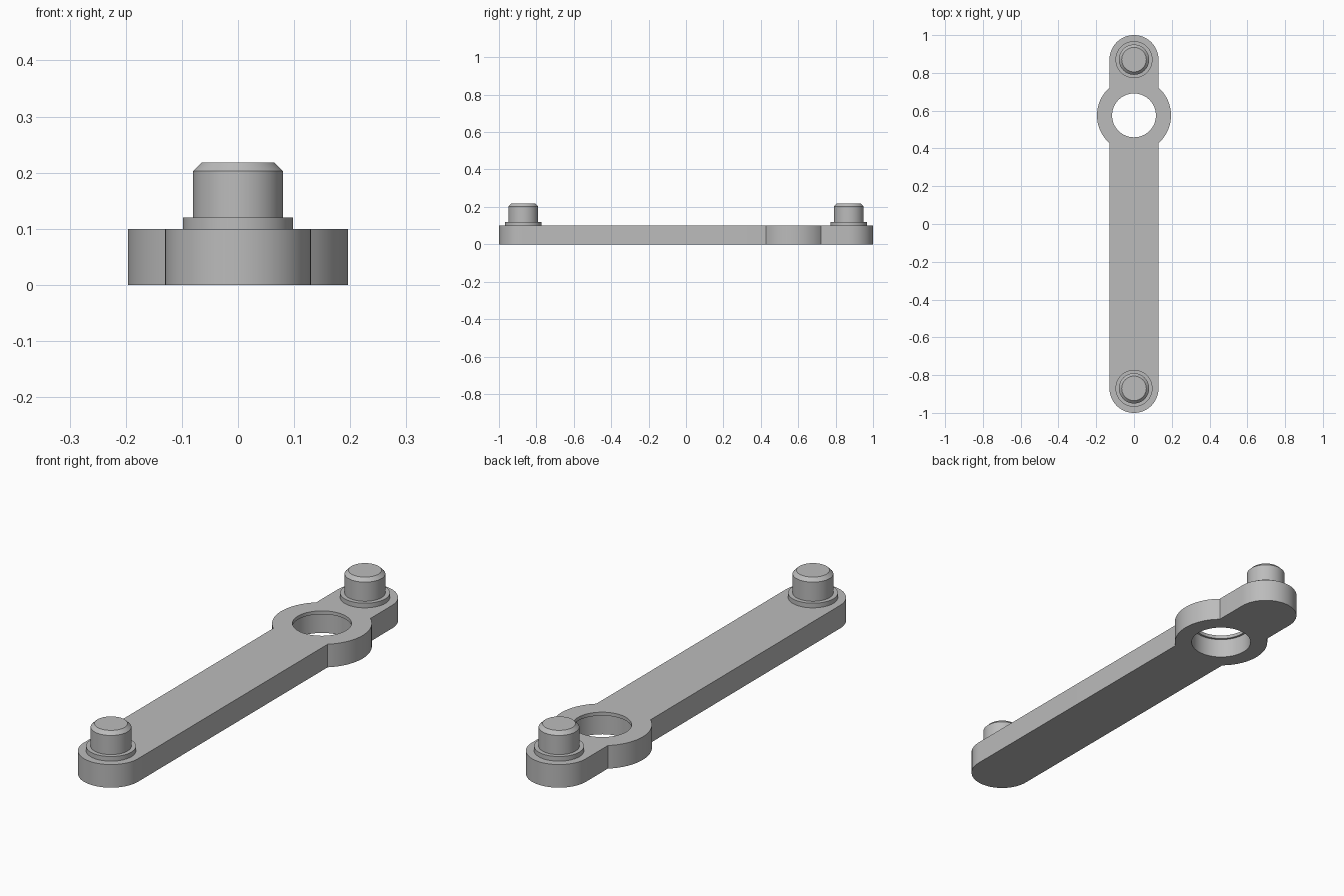
import bpy, bmesh, math
from math import pi, cos, sin, acos, asin

cube = bpy.data.objects.get("Cube")
if cube:
    bpy.data.objects.remove(cube, do_unlink=True)

END_Y, END_R = 0.87, 0.13          # rounded ends
EYE_Y, EYE_R = 0.575, 0.196        # ring around the hole
THICK = 0.1

grey = bpy.data.materials.new("mid grey")
grey.use_nodes = True
colour = (0.5, 0.5, 0.5, 1)
grey.diffuse_color = colour
grey.node_tree.nodes["Principled BSDF"].inputs["Base Color"].default_value = colour


def finish(bm, name):
    bmesh.ops.recalc_face_normals(bm, faces=bm.faces)
    mesh = bpy.data.meshes.new(name)
    bm.to_mesh(mesh)
    bm.free()
    mesh.materials.append(grey)
    obj = bpy.data.objects.new(name, mesh)
    bpy.context.collection.objects.link(obj)
    bpy.ops.object.select_all(action='DESELECT')
    obj.select_set(True)
    bpy.context.view_layer.objects.active = obj
    bpy.ops.object.shade_smooth_by_angle(angle=math.radians(30))
    return obj


def arc(cy, r, start, end, n):
    return [(r * cos(start + (end - start) * i / n),
             cy + r * sin(start + (end - start) * i / n)) for i in range(n + 1)]


def circle(cy, r, n=64):
    return arc(cy, r, 0, 2 * pi, n)[:-1]


def loop(bm, points, z):
    return [bm.verts.new((x, y, z)) for x, y in points]


def wall(bm, a, b):
    for i in range(len(a)):
        j = (i + 1) % len(a)
        bm.faces.new((a[i], a[j], b[j], b[i]))


def cap(bm, *loops):
    edges = [bm.edges.get((l[i - 1], l[i])) for l in loops for i in range(len(l))]
    bmesh.ops.triangle_fill(bm, edges=edges, use_beauty=True)


# Arm: rounded bar merged with the ring, pierced by a bore with a thin top lip
a = acos(END_R / EYE_R)
outline = (arc(-END_Y, END_R, -pi, 0, 32)
           + arc(EYE_Y, EYE_R, -a, a, 24)
           + arc(END_Y, END_R, 0, pi, 32)
           + arc(EYE_Y, EYE_R, pi - a, pi + a, 24))
bm = bmesh.new()
base, top = loop(bm, outline, 0), loop(bm, outline, THICK)
bore = [loop(bm, circle(EYE_Y, r), z)
        for r, z in ((0.125, 0), (0.125, 0.085), (0.116, 0.085), (0.116, THICK))]
wall(bm, base, top)
for lower, upper in zip(bore, bore[1:]):
    wall(bm, lower, upper)
cap(bm, base, bore[0])
cap(bm, top, bore[-1])
finish(bm, "link_arm")

# Pins: collar, shaft and chamfered tip
profile = ((0.098, THICK), (0.098, 0.12), (0.08, 0.12), (0.08, 0.203), (0.065, 0.218))
for name, y in (("front_pin", -END_Y), ("back_pin", END_Y)):
    bm = bmesh.new()
    rings = [loop(bm, circle(y, r), z) for r, z in profile]
    for lower, upper in zip(rings, rings[1:]):
        wall(bm, lower, upper)
    bm.faces.new(rings[-1])
    finish(bm, name)
